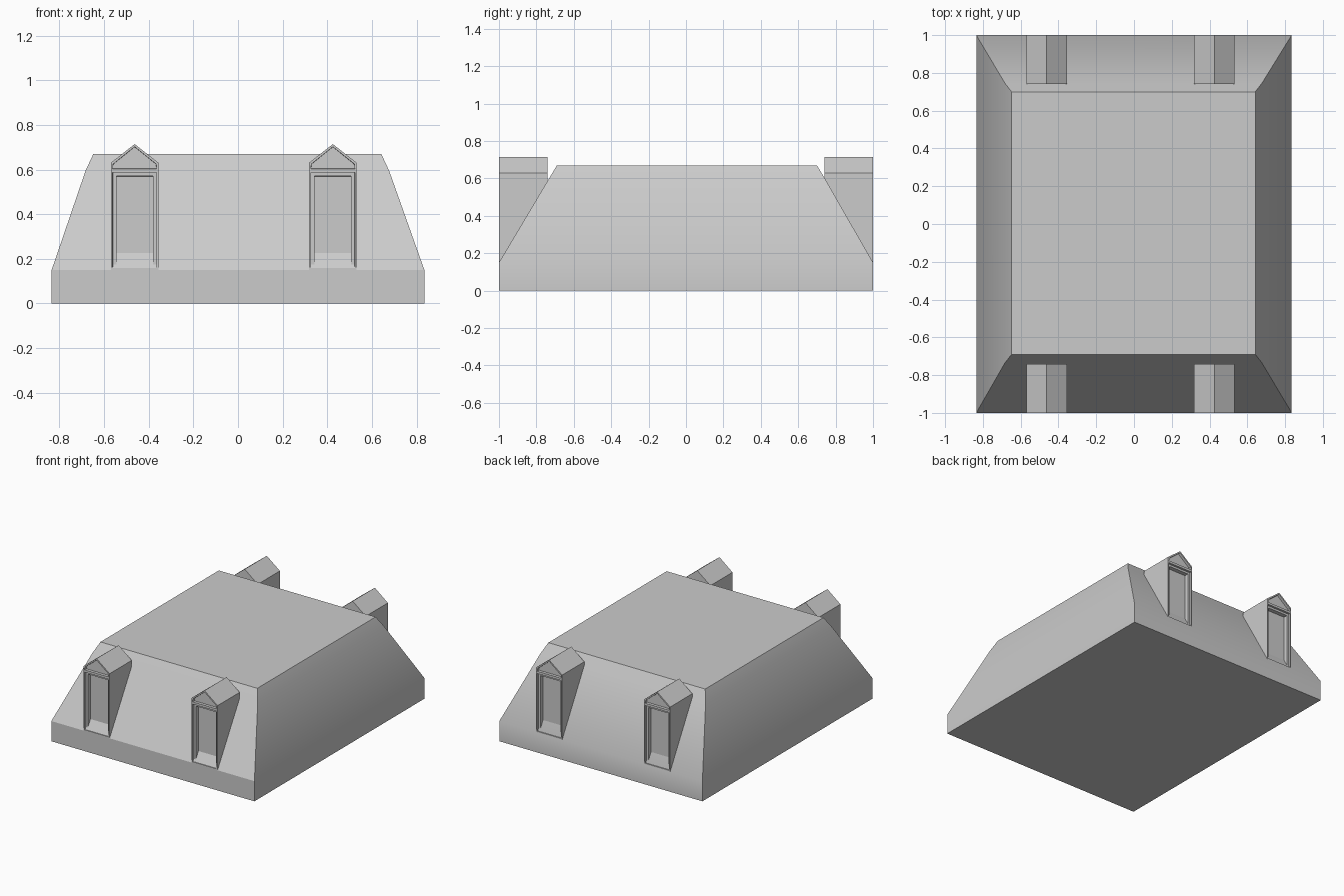
import bpy, bmesh, math
from mathutils import Matrix

cube = bpy.data.objects.get("Cube")
if cube:
    bpy.data.objects.remove(cube, do_unlink=True)

# Single plaster grey
grey = bpy.data.materials.new("plain_grey")
grey.use_nodes = True
colour = (0.6, 0.6, 0.6, 1)
grey.diffuse_color = colour
grey.node_tree.nodes["Principled BSDF"].inputs["Base Color"].default_value = colour


def make_object(name, bm):
    bmesh.ops.recalc_face_normals(bm, faces=bm.faces)
    mesh = bpy.data.meshes.new(name)
    bm.to_mesh(mesh)
    bm.free()
    mesh.materials.append(grey)
    obj = bpy.data.objects.new(name, mesh)
    bpy.context.collection.objects.link(obj)
    return obj


# Mansard roof: stacked rectangles (half width, half depth, height, x shift, y shift)
levels = [(0.835, 1.0, 0, 0, 0), (0.835, 1.0, 0.15, 0, 0),
          (0.68, 0.74, 0.595, -0.003, 0.005), (0.645, 0.695, 0.67, -0.003, 0.005)]
bm = bmesh.new()
rings = []
for w, d, z, dx, dy in levels:
    corners = ((-1, -1), (1, -1), (1, 1), (-1, 1))
    rings.append([bm.verts.new((sx * w + dx, sy * d + dy, z)) for sx, sy in corners])
bm.faces.new(rings[0])
bm.faces.new(rings[-1])
for low, high in zip(rings, rings[1:]):
    for i in range(4):
        j = (i + 1) % 4
        bm.faces.new((low[i], low[j], high[j], high[i]))
roof = make_object("mansard_roof", bm)
bpy.ops.object.select_all(action='DESELECT')
roof.select_set(True)
bpy.context.view_layer.objects.active = roof
bpy.ops.object.shade_smooth_by_angle(angle=math.radians(30))


# Gabled dormer with a stepped window recess and a sunken gable panel
def dormer(name, x, turn):
    bm = bmesh.new()
    half, sill, head, eave, ridge = 0.107, 0.15, 0.595, 0.63, 0.714
    outline = [(-half, sill), (half, sill), (half, head), (half, eave),
               (0, ridge), (-half, eave), (-half, head)]
    front = [bm.verts.new((px, -1, pz)) for px, pz in outline]
    back = [bm.verts.new((px, -0.74, pz)) for px, pz in outline]
    window = bm.faces.new([front[i] for i in (0, 1, 2, 6)])
    gable = bm.faces.new(front[2:])
    bm.faces.new(back[::-1])
    for i in range(len(outline)):
        j = (i + 1) % len(outline)
        bm.faces.new((front[j], front[i], back[i], back[j]))
    bmesh.ops.recalc_face_normals(bm, faces=bm.faces)
    for face, steps in ((window, ((0.012, -0.015), (0.022, -0.03))),
                        (gable, ((0.012, -0.02),))):
        for thickness, depth in steps:
            bmesh.ops.inset_individual(bm, faces=[face], thickness=thickness)
            bmesh.ops.inset_individual(bm, faces=[face], thickness=0.001, depth=depth)
    bm.transform(Matrix.Translation((x, 0, 0)) @ Matrix.Rotation(turn, 4, 'Z'))
    make_object(name, bm)


for side, x in (("right", -0.463), ("left", 0.425)):
    dormer("front_" + side + "_dormer", x, 0)
    dormer("back_" + side + "_dormer", x, math.pi)
